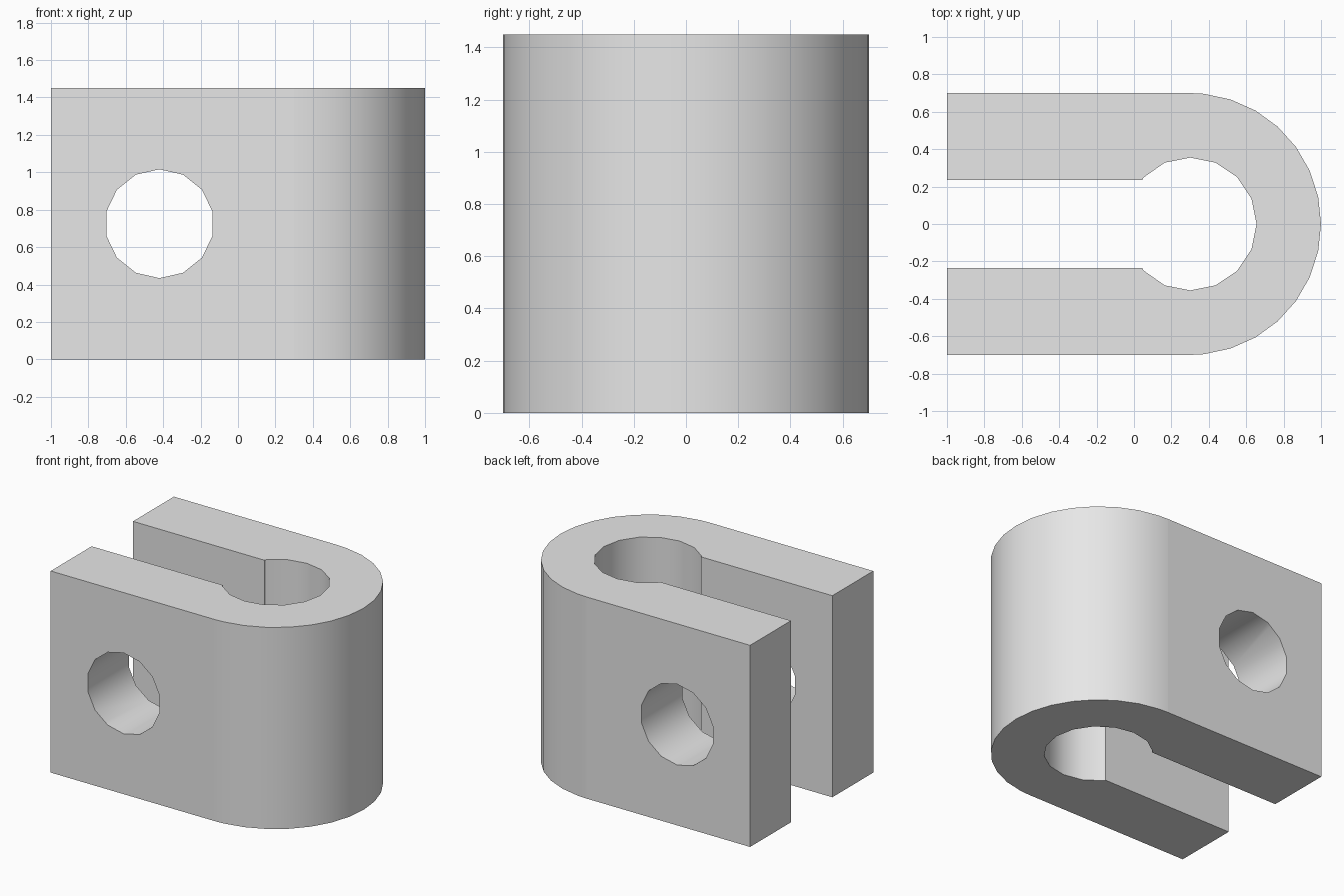
import bpy, bmesh
from math import sin, cos, radians, pi
from mathutils import Matrix

cube = bpy.data.objects.get("Cube")
if cube:
    bpy.data.objects.remove(cube, do_unlink=True)

HEIGHT = 1.45
BEND_X = 0.30            # centre of the rounded end
OUTER, INNER = 0.70, 0.355
SLOT = 0.235             # half width of the slot

grey = bpy.data.materials.new("plain grey")
grey.use_nodes = True
colour = (0.8, 0.8, 0.8, 1)
grey.diffuse_color = colour
grey.node_tree.nodes["Principled BSDF"].inputs["Base Color"].default_value = colour


def arc(radius, angles):
    return [(BEND_X + radius * cos(radians(a)), radius * sin(radians(a))) for a in angles]


def finish(bm, name):
    bmesh.ops.recalc_face_normals(bm, faces=bm.faces)
    mesh = bpy.data.meshes.new(name)
    bm.to_mesh(mesh)
    bm.free()
    mesh.materials.append(grey)
    obj = bpy.data.objects.new(name, mesh)
    bpy.context.collection.objects.link(obj)
    return obj


# Half of the horseshoe outline, mirrored into a closed loop
outer_half = arc(OUTER, [12 * i for i in range(8)] + [90]) + [(-1, OUTER)]
inner_half = [(-1, SLOT), (0.045, SLOT), (0.05, 0.248)]
inner_half += arc(INNER, [22.5 * i for i in range(5, -1, -1)])
mirror = lambda pts: [(x, -y) for x, y in reversed(pts)]
outline = outer_half + inner_half + mirror(inner_half)[1:] + mirror(outer_half)[:-1]

# Clevis body: outline extruded upwards
bm = bmesh.new()
base = bm.faces.new([bm.verts.new((x, y, 0)) for x, y in outline])
top = bmesh.ops.extrude_face_region(bm, geom=[base], use_keep_orig=True)["geom"]
bmesh.ops.translate(bm, vec=(0, 0, HEIGHT),
                    verts=[v for v in top if isinstance(v, bmesh.types.BMVert)])
body = finish(bm, "clevis_body")

# Pin hole through both arms
bm = bmesh.new()
place = (Matrix.Translation((-0.42, 0, HEIGHT / 2)) @ Matrix.Rotation(pi / 2, 4, "X"))
bmesh.ops.create_cone(bm, cap_ends=True, segments=14, radius1=0.291, radius2=0.291,
                      depth=2, matrix=place)
# Turn the ring so that a corner points straight up
mid = Matrix.Translation((-0.42, 0, HEIGHT / 2))
highest = max(bm.verts, key=lambda v: v.co.z).co.z
if highest < HEIGHT / 2 + 0.29:
    bmesh.ops.transform(bm, verts=bm.verts,
                        matrix=mid @ Matrix.Rotation(pi / 14, 4, "Y") @ mid.inverted())
cutter = finish(bm, "pin_hole_cutter")
cutter.hide_render = True

hole = body.modifiers.new("pin_hole", "BOOLEAN")
hole.operation = "DIFFERENCE"
hole.solver = "EXACT"
hole.object = cutter
bpy.ops.object.select_all(action="DESELECT")
body.select_set(True)
bpy.context.view_layer.objects.active = body
bpy.ops.object.modifier_apply(modifier=hole.name)
bpy.data.objects.remove(cutter, do_unlink=True)

# Smooth curves, with a crisp seam where the bend meets the flat arms
bpy.ops.object.shade_smooth_by_angle(angle=radians(30))
verts = body.data.vertices
for edge in body.data.edges:
    a, b = (verts[i].co for i in edge.vertices)
    if all(abs(p.x - BEND_X) < 0.001 and abs(p.y) > OUTER - 0.001 for p in (a, b)):
        edge.use_edge_sharp = True
